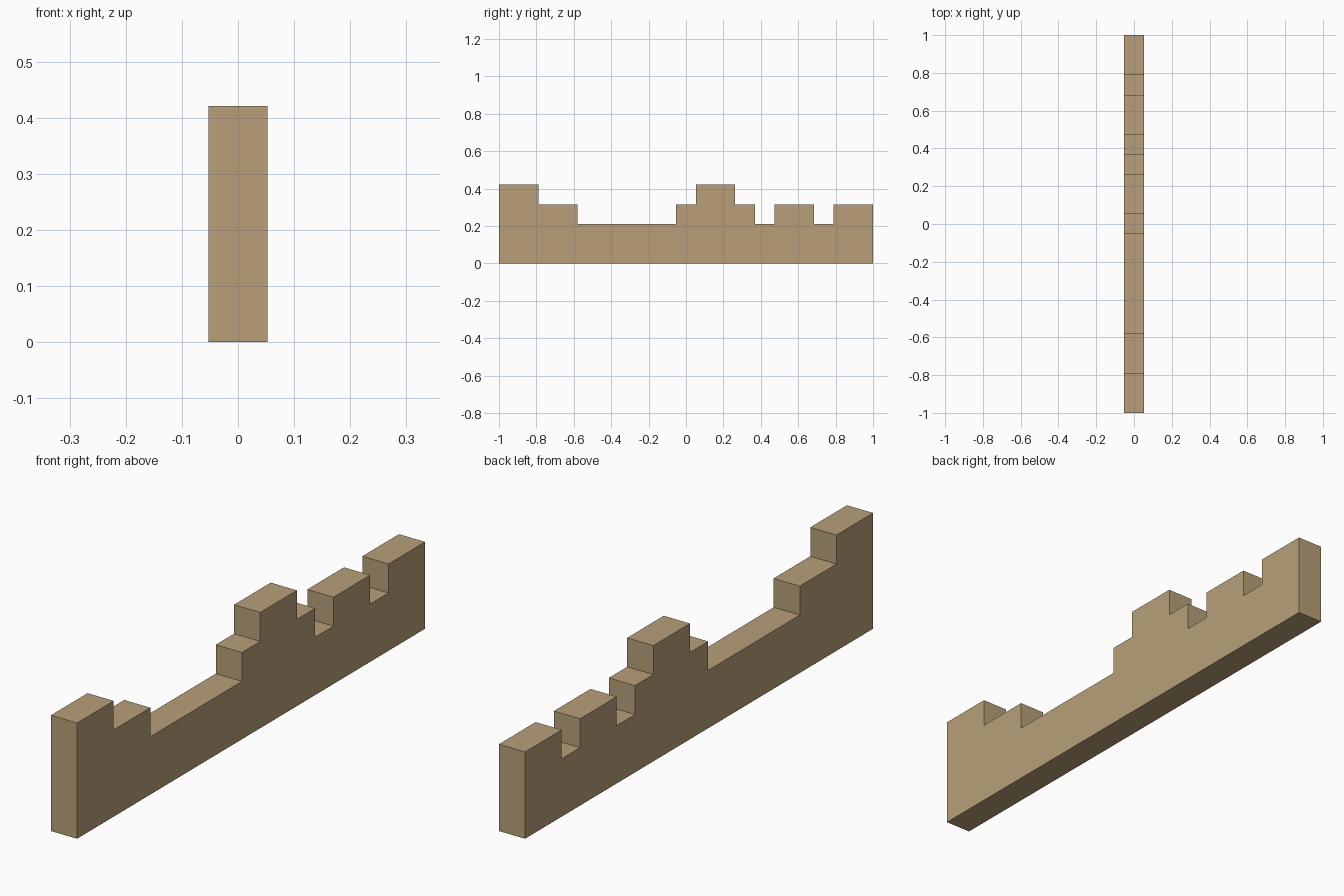
import bpy
import bmesh

cube = bpy.data.objects.get("Cube")
if cube:
    bpy.data.objects.remove(cube, do_unlink=True)

U = 2 / 19  # one block; the wall is 19 blocks long

# Wall colour
mat = bpy.data.materials.new("sandstone")
mat.use_nodes = True
colour = (0.479, 0.352, 0.195, 1)
mat.diffuse_color = colour
bsdf = mat.node_tree.nodes["Principled BSDF"]
bsdf.inputs["Base Color"].default_value = colour
bsdf.inputs["Roughness"].default_value = 0.9

# Runs of the stepped top, front to back: (length, height) in blocks
runs = [(2, 4), (2, 3), (5, 2), (1, 3), (2, 4), (1, 3), (1, 2), (2, 3), (1, 2), (2, 3)]

# Side profile: the base corner, the steps, then the far base corner
profile = [(0, 0)]
y = 0
for length, height in runs:
    profile += [(y, height), (y + length, height)]
    y += length
profile.append((y, 0))

# Extrude the profile one block thick
bm = bmesh.new()
side = bm.faces.new([bm.verts.new((-U / 2, py * U - 1, pz * U)) for py, pz in profile])
ext = bmesh.ops.extrude_face_region(bm, geom=[side], use_keep_orig=True)
bmesh.ops.translate(bm, vec=(U, 0, 0),
                    verts=[g for g in ext["geom"] if isinstance(g, bmesh.types.BMVert)])
bmesh.ops.recalc_face_normals(bm, faces=bm.faces)

mesh = bpy.data.meshes.new("stepped_wall")
bm.to_mesh(mesh)
bm.free()
mesh.materials.append(mat)
wall = bpy.data.objects.new("stepped_wall", mesh)
bpy.context.collection.objects.link(wall)
